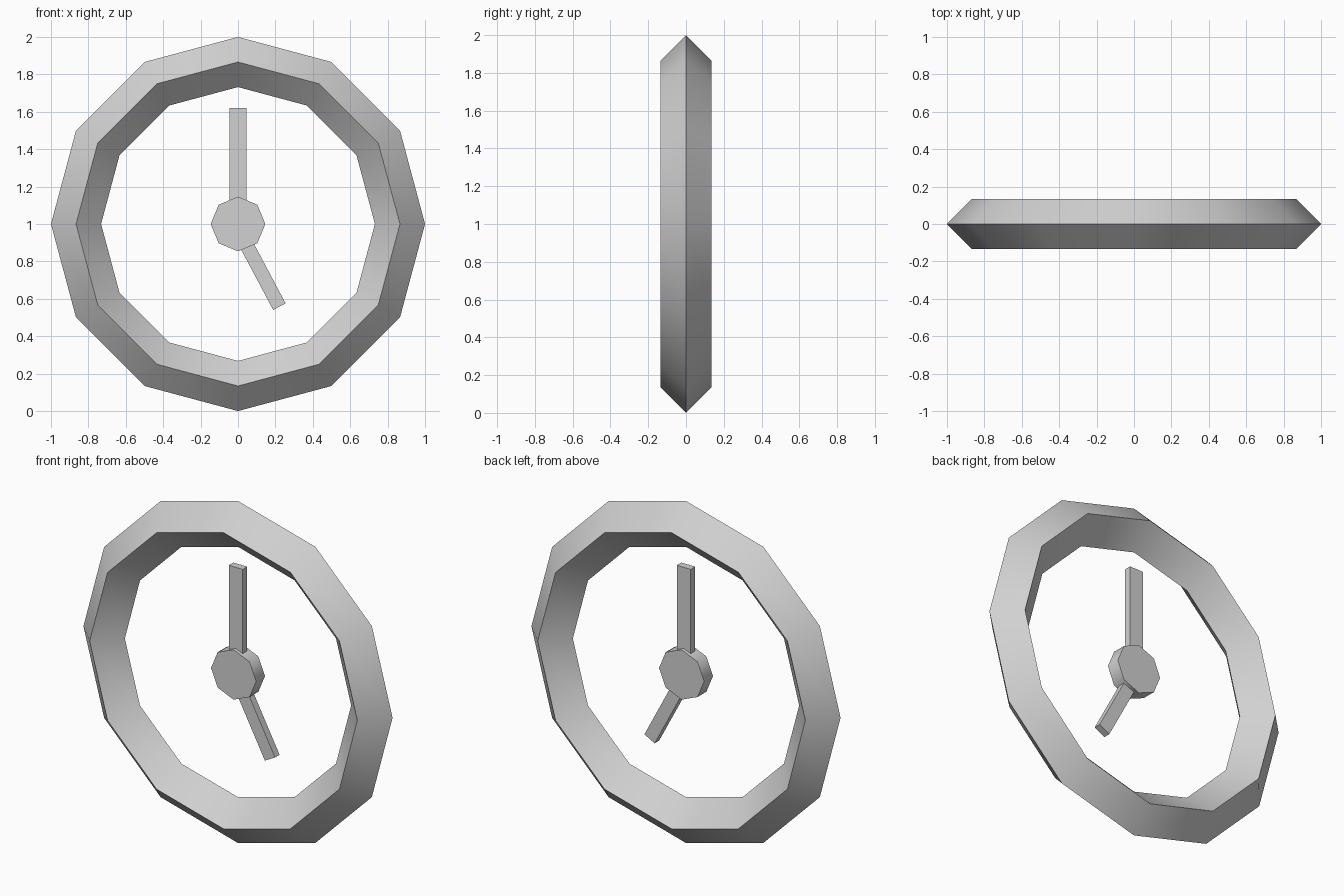
import bpy
from math import radians, pi
from mathutils import Matrix, Vector

cube = bpy.data.objects.get("Cube")
if cube:
    bpy.data.objects.remove(cube, do_unlink=True)

GREY = (0.64, 0.64, 0.64, 1)
grey = bpy.data.materials.new("plain grey")
grey.use_nodes = True
grey.diffuse_color = GREY
grey.node_tree.nodes["Principled BSDF"].inputs["Base Color"].default_value = GREY

CENTRE = Vector((0, 0, 1))


def finish(name, smooth=None):
    """Name the new part, colour it and set its shading."""
    part = bpy.context.object
    part.name = name
    part.data.materials.append(grey)
    if smooth:
        bpy.ops.object.shade_smooth_by_angle(angle=radians(smooth))
    return part


def hand(name, width, start, end, turn, shift=0):
    """Flat bar pointing out from the hub, turned clockwise from twelve."""
    bpy.ops.mesh.primitive_cube_add(size=1)
    part = finish(name)
    part.matrix_world = (
        Matrix.Translation(CENTRE)
        @ Matrix.Rotation(radians(turn), 4, "Y")
        @ Matrix.Translation((shift, 0, (start + end) / 2))
        @ Matrix.Diagonal((width, 0.042, end - start, 1)))


# Outer ring: twelve segments with a diamond cross-section
bpy.ops.mesh.primitive_torus_add(
    major_segments=12, minor_segments=4, major_radius=0.866,
    minor_radius=0.134, location=CENTRE, rotation=(pi / 2, 0, 0))
finish("clock_ring", 40)

# Eight-sided hub
bpy.ops.mesh.primitive_cylinder_add(
    vertices=8, radius=0.146, depth=0.082, location=CENTRE,
    rotation=(pi / 2, 0, 0))
finish("hub", 50)

# Long hand at twelve, short hand near five
hand("minute_hand", 0.09, 0.1, 0.62, 0)
hand("hour_hand", 0.075, 0.1, 0.494, 152, 0.012)
